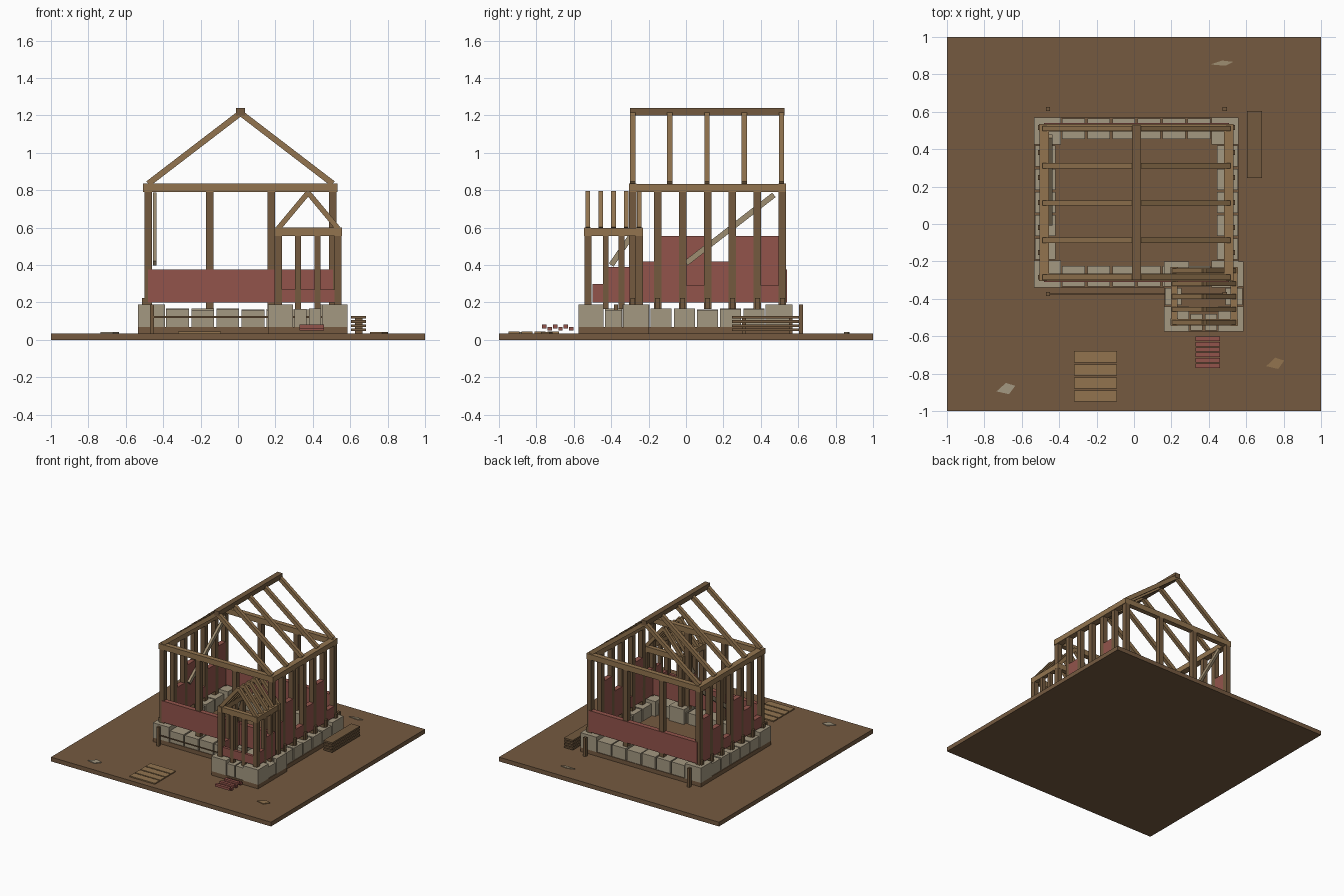
import bpy, bmesh, random
from mathutils import Vector, Matrix

random.seed(4)
default_cube = bpy.data.objects.get("Cube")
if default_cube:
    bpy.data.objects.remove(default_cube, do_unlink=True)


def material(name, red, green, blue):
    def linear(c):
        c /= 255
        return c / 12.92 if c < 0.04 else ((c + 0.055) / 1.055) ** 2.4
    colour = (linear(red), linear(green), linear(blue), 1)
    mat = bpy.data.materials.new(name)
    mat.use_nodes = True
    mat.diffuse_color = colour
    shader = mat.node_tree.nodes["Principled BSDF"]
    shader.inputs["Base Color"].default_value = colour
    shader.inputs["Roughness"].default_value = 0.9
    return mat


earth = material("earth", 117, 90, 64)
dark_wood = material("dark wood", 115, 90, 63)
light_wood = material("light wood", 146, 116, 79)
stone = material("stone", 164, 152, 129)
brick = material("brick", 146, 84, 75)
pale_wood = material("pale wood", 158, 141, 113)


class Part:
    """Collects boxes and beams into one object."""
    def __init__(self, name, mat):
        self.name, self.mat, self.bm = name, mat, bmesh.new()

    def box(self, x0, x1, y0, y1, z0, z1):
        centre = Vector((x0 + x1, y0 + y1, z0 + z1)) / 2
        size = Matrix.Diagonal((x1 - x0, y1 - y0, z1 - z0, 1))
        bmesh.ops.create_cube(self.bm, size=1, matrix=Matrix.Translation(centre) @ size)

    def post(self, x, y, z0, z1, width, depth=None):
        w, d = width / 2, (depth or width) / 2
        self.box(x - w, x + w, y - d, y + d, z0, z1)

    def beam(self, start, end, width, height):
        a, b = Vector(start), Vector(end)
        turn = (b - a).to_track_quat('Z', 'Y').to_matrix().to_4x4()
        size = Matrix.Diagonal((width, height, (b - a).length, 1))
        bmesh.ops.create_cube(self.bm, size=1, matrix=Matrix.Translation((a + b) / 2) @ turn @ size)

    def finish(self):
        mesh = bpy.data.meshes.new(self.name)
        self.bm.to_mesh(mesh)
        self.bm.free()
        mesh.materials.append(self.mat)
        obj = bpy.data.objects.new(self.name, mesh)
        bpy.context.collection.objects.link(obj)


def spread(a, b, count):
    return [a + (b - a) * i / (count - 1) for i in range(count)]


SOIL, FOOT, STONE_TOP, PLATE, EAVE = 0.035, 0.068, 0.19, 0.79, 0.835
LEFT, RIGHT, FRONT, BACK = -0.48, 0.507, -0.285, 0.515
P_LEFT, P_RIGHT, P_FRONT, P_BACK = 0.215, 0.535, -0.525, -0.25
MIDDLE = (LEFT + RIGHT) / 2
P_MIDDLE = (P_LEFT + P_RIGHT) / 2

# Ground and footings
ground = Part("ground", earth)
ground.box(-1, 1, -1, 1, 0, SOIL)
ground.finish()
footing = Part("footing", earth)
footing.box(-0.535, 0.56, -0.34, 0.57, SOIL, FOOT)
footing.box(0.16, 0.585, -0.575, -0.2, SOIL, FOOT)
footing.finish()

# Foundation: large corner stones with lower blocks between
corners = Part("corner_stones", stone)
for x in (-0.535, 0.415):
    for y in (-0.34, 0.425):
        corners.box(x, x + 0.145, y, y + 0.145, FOOT, STONE_TOP)
for x in (0.16, 0.45):
    for y in (-0.575, -0.335):
        corners.box(x, x + 0.135, y, y + 0.135, FOOT, STONE_TOP)
corners.finish()

blocks = Part("foundation_blocks", stone)


def block_row(a, b, count, near, far, along_x):
    step = (b - a) / count
    for i in range(count):
        s, e = a + i * step + 0.006, a + (i + 1) * step - 0.006
        top = 0.165 + random.uniform(-0.006, 0.004)
        if along_x:
            blocks.box(s, e, near, far, FOOT, top)
        else:
            blocks.box(near, far, s, e, FOOT, top)


for near in (-0.335, 0.455):
    block_row(-0.39, 0.415, 6, near, near + 0.11, True)
for near in (-0.53, 0.445):
    block_row(-0.195, 0.425, 5, near, near + 0.11, False)
block_row(0.295, 0.45, 2, -0.57, -0.48, True)
for near in (0.165, 0.49):
    block_row(-0.44, -0.335, 1, near, near + 0.09, False)
blocks.finish()

# Main frame posts, with small feet outside
side_ys = spread(FRONT, BACK, 7)
front_xs = spread(LEFT, RIGHT, 4)
posts = Part("main_posts", dark_wood)
feet = Part("post_feet", dark_wood)
for x, out in ((LEFT, -1), (RIGHT, 1)):
    for y in side_ys:
        posts.post(x, y, 0.165, PLATE, 0.04)
        feet.post(x + out * 0.025, y, 0.165, 0.225, 0.016, 0.026)
for y in (FRONT, BACK):
    for x in front_xs[1:-1]:
        posts.post(x, y, 0.165, PLATE, 0.04)
posts.finish()
feet.finish()

# Wall plates and roof
plates = Part("wall_plates", light_wood)
for y in (FRONT, BACK):
    plates.box(LEFT - 0.027, RIGHT + 0.025, y - 0.02, y + 0.02, PLATE, EAVE)
for x in (LEFT, RIGHT):
    plates.box(x - 0.025, x + 0.025, FRONT - 0.02, BACK + 0.015, PLATE, EAVE - 0.002)
plates.finish()
rafters = Part("rafters", light_wood)
for y in spread(FRONT, BACK - 0.005, 5):
    for x in (LEFT, RIGHT):
        rafters.beam((x, y, EAVE), (MIDDLE, y, 1.213), 0.028, 0.032)
rafters.finish()
ridge = Part("ridge_beam", dark_wood)
ridge.box(MIDDLE - 0.023, MIDDLE + 0.023, -0.3, 0.527, 1.2, 1.24)
ridge.finish()

# Partly built brick walls
walls = Part("brick_walls", brick)
for y in (FRONT - 0.005, BACK + 0.005):
    walls.box(LEFT, RIGHT, y - 0.02, y + 0.02, 0.2, 0.375)
heights = (0.42, 0.555, 0.29)
for x, shift in ((LEFT, 2), (RIGHT, 0)):
    for i in range(6):
        walls.box(x - 0.02, x + 0.02, side_ys[i] + 0.015, side_ys[i + 1] - 0.015,
                  0.2, heights[(i + shift) % 3])
walls.finish()

# Porch frame
porch_posts = Part("porch_posts", dark_wood)
for x in (P_LEFT, P_RIGHT):
    for y in (P_FRONT, P_BACK):
        porch_posts.post(x, y, STONE_TOP, 0.555, 0.038)
    for y in (-0.43, -0.345):
        porch_posts.post(x, y, 0.165, 0.555, 0.03)
for x in (0.32, 0.425):
    porch_posts.post(x, P_FRONT, 0.13, 0.555, 0.032)
porch_posts.finish()
porch_plates = Part("porch_plates", light_wood)
for y in (P_FRONT, P_BACK):
    porch_plates.box(0.195, 0.555, y - 0.018, y + 0.018, 0.555, 0.6)
for x in (P_LEFT, P_RIGHT):
    porch_plates.box(x - 0.018, x + 0.018, -0.545, -0.23, 0.555, 0.598)
porch_plates.finish()
porch_rafters = Part("porch_rafters", light_wood)
for y in spread(P_FRONT, P_BACK, 5):
    for x in (P_LEFT, P_RIGHT):
        porch_rafters.beam((x, y, 0.595), (P_MIDDLE, y, 0.787), 0.025, 0.028)
porch_rafters.finish()
porch_walls = Part("porch_brick_walls", brick)
porch_walls.box(0.235, 0.53, P_FRONT - 0.012, P_FRONT + 0.012, 0.2, 0.27)
for x in (P_LEFT, P_RIGHT):
    porch_walls.box(x - 0.015, x + 0.015, -0.5, -0.44, 0.2, 0.3)
    porch_walls.box(x - 0.015, x + 0.015, -0.415, -0.3, 0.2, 0.39)
porch_walls.finish()

# Diagonal braces
braces = Part("braces", pale_wood)
braces.beam((LEFT + 0.035, 0, 0.41), (LEFT + 0.035, 0.47, 0.775), 0.02, 0.03)
braces.beam((P_LEFT, -0.4, 0.4), (P_LEFT, -0.28, 0.575), 0.02, 0.03)
braces.finish()

# Marker stakes and rail
stakes = Part("stakes", dark_wood)
for x in (-0.46, 0.485):
    for y in (-0.375, 0.615):
        stakes.post(x, y, SOIL, STONE_TOP, 0.022)
stakes.box(-0.46, 0.485, -0.378, -0.372, 0.118, 0.127)
stakes.finish()

# Stacked timber, loose planks and bricks
stack = Part("timber_stack", dark_wood)
for z in spread(0.047, 0.113, 4):
    stack.box(0.605, 0.685, 0.245, 0.605, z, z + 0.014)
for y in (0.3, 0.55):
    stack.box(0.625, 0.665, y, y + 0.02, SOIL, 0.12)
stack.finish()
planks = Part("loose_planks", light_wood)
for y in spread(-0.95, -0.74, 4):
    planks.box(-0.32, -0.09, y, y + 0.06, SOIL, 0.044)
planks.finish()
steps = Part("brick_steps", brick)
for i, y in enumerate(spread(-0.77, -0.625, 6)):
    z = 0.062 if i % 2 == 0 else 0.05
    steps.box(0.33, 0.46, y, y + 0.024, z, z + 0.02)
steps.finish()

# Scraps lying on the ground
for name, mat, x, y, long, wide in (("stone_scrap", stone, -0.685, -0.88, 0.05, 0.03),
                                    ("pale_scrap", pale_wood, 0.47, 0.86, 0.06, 0.014),
                                    ("wood_scrap", light_wood, 0.755, -0.745, 0.048, 0.03)):
    scrap = Part(name, mat)
    outline = ((-long, -wide / 2), (long / 3, -wide), (long, wide / 2), (0, wide))
    base = scrap.bm.faces.new([scrap.bm.verts.new((x + u, y + v, SOIL)) for u, v in outline])
    top = bmesh.ops.extrude_face_region(scrap.bm, geom=[base])["geom"]
    for v in top:
        if isinstance(v, bmesh.types.BMVert):
            v.co.z += 0.006
    bmesh.ops.recalc_face_normals(scrap.bm, faces=scrap.bm.faces)
    scrap.finish()
